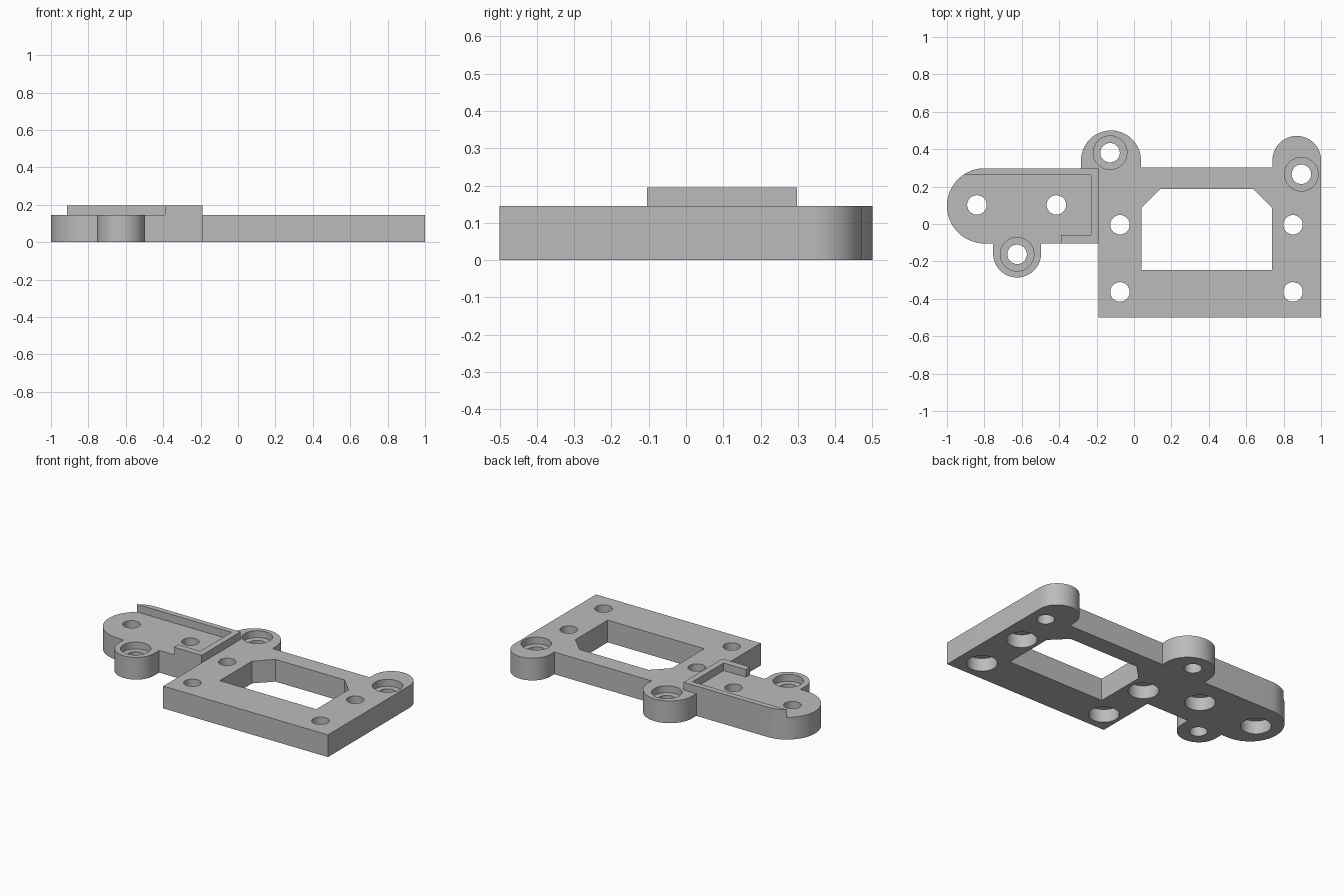
import bpy, bmesh
from math import cos, sin, radians

if "Cube" in bpy.data.objects:
    bpy.data.objects.remove(bpy.data.objects["Cube"])

TOP, LIP_TOP = 0.145, 0.195
HOLE, BORE = 0.052, 0.09

grey = bpy.data.materials.new("mid grey")
grey.use_nodes = True
grey.diffuse_color = (0.5, 0.5, 0.5, 1)
grey.node_tree.nodes["Principled BSDF"].inputs["Base Color"].default_value = (0.5, 0.5, 0.5, 1)


def arc(cx, cy, r, start, end, steps=32):
    angles = [radians(start + (end - start) * i / steps) for i in range(steps + 1)]
    return [(cx + r * cos(a), cy + r * sin(a)) for a in angles]


def circle(cx, cy, r):
    return arc(cx, cy, r, 0, 360, 48)[:-1]


def prism(name, outline, z0, z1):
    """Extrude a flat outline from z0 to z1."""
    bm = bmesh.new()
    face = bm.faces.new([bm.verts.new((x, y, z0)) for x, y in outline])
    grown = bmesh.ops.extrude_face_region(bm, geom=[face])["geom"]
    bmesh.ops.translate(bm, vec=(0, 0, z1 - z0),
                        verts=[g for g in grown if isinstance(g, bmesh.types.BMVert)])
    bmesh.ops.recalc_face_normals(bm, faces=bm.faces)
    mesh = bpy.data.meshes.new(name)
    bm.to_mesh(mesh)
    bm.free()
    mesh.materials.append(grey)
    obj = bpy.data.objects.new(name, mesh)
    bpy.context.collection.objects.link(obj)
    return obj


def activate(obj):
    bpy.ops.object.select_all(action='DESELECT')
    obj.select_set(True)
    bpy.context.view_layer.objects.active = obj


def cut(target, outline, z0, z1):
    cutter = prism("cutter", outline, z0, z1)
    cutter.hide_render = True
    mod = target.modifiers.new("cut", 'BOOLEAN')
    mod.operation, mod.solver, mod.object = 'DIFFERENCE', 'EXACT', cutter
    activate(target)
    bpy.ops.object.modifier_apply(modifier=mod.name)
    bpy.data.objects.remove(cutter)


# Mounting plate with its rounded arm and three ears
plate = prism("mounting_plate",
              [(-0.19, -0.5), (1, -0.5)]
              + arc(0.87, 0.341, 0.13, 0, 180)
              + [(0.74, 0.302), (0.037, 0.302)]
              + arc(-0.123, 0.34, 0.16, 0, 180)
              + [(-0.283, 0.298)]
              + arc(-0.799, 0.097, 0.201, 90, 270)
              + [(-0.753, -0.104)]
              + arc(-0.625, -0.158, 0.128, 180, 360)
              + [(-0.497, -0.104), (-0.19, -0.104)],
              0, TOP)

# Window with two chamfered corners
cut(plate, [(0.04, -0.245), (0.737, -0.245), (0.737, 0.088), (0.638, 0.187),
            (0.139, 0.187), (0.04, 0.088)], -0.1, 0.3)

# Screw holes recessed from below
for x, y in [(-0.84, 0.102), (-0.415, 0.102)] + [
        (x, y) for x in (-0.075, 0.85) for y in (-0.004, -0.363)]:
    cut(plate, circle(x, y, HOLE), -0.1, 0.3)
    cut(plate, circle(x, y, BORE), -0.1, 0.085)

# Ear holes recessed from above
for x, y in [(-0.625, -0.162), (-0.128, 0.381), (0.895, 0.266)]:
    cut(plate, circle(x, y, HOLE), -0.1, 0.3)
    cut(plate, circle(x, y, BORE), TOP - 0.045, 0.3)

# Raised rim around the arm pocket
rim = prism("arm_rim",
            [(-0.39, -0.104), (-0.19, -0.104), (-0.19, 0.298)]
            + arc(-0.799, 0.097, 0.201, 90, 125, 8)
            + [(-0.23, 0.262), (-0.23, -0.06), (-0.39, -0.06)],
            TOP, LIP_TOP)

for obj in (plate, rim):
    activate(obj)
    bpy.ops.object.shade_smooth_by_angle(angle=radians(30))
